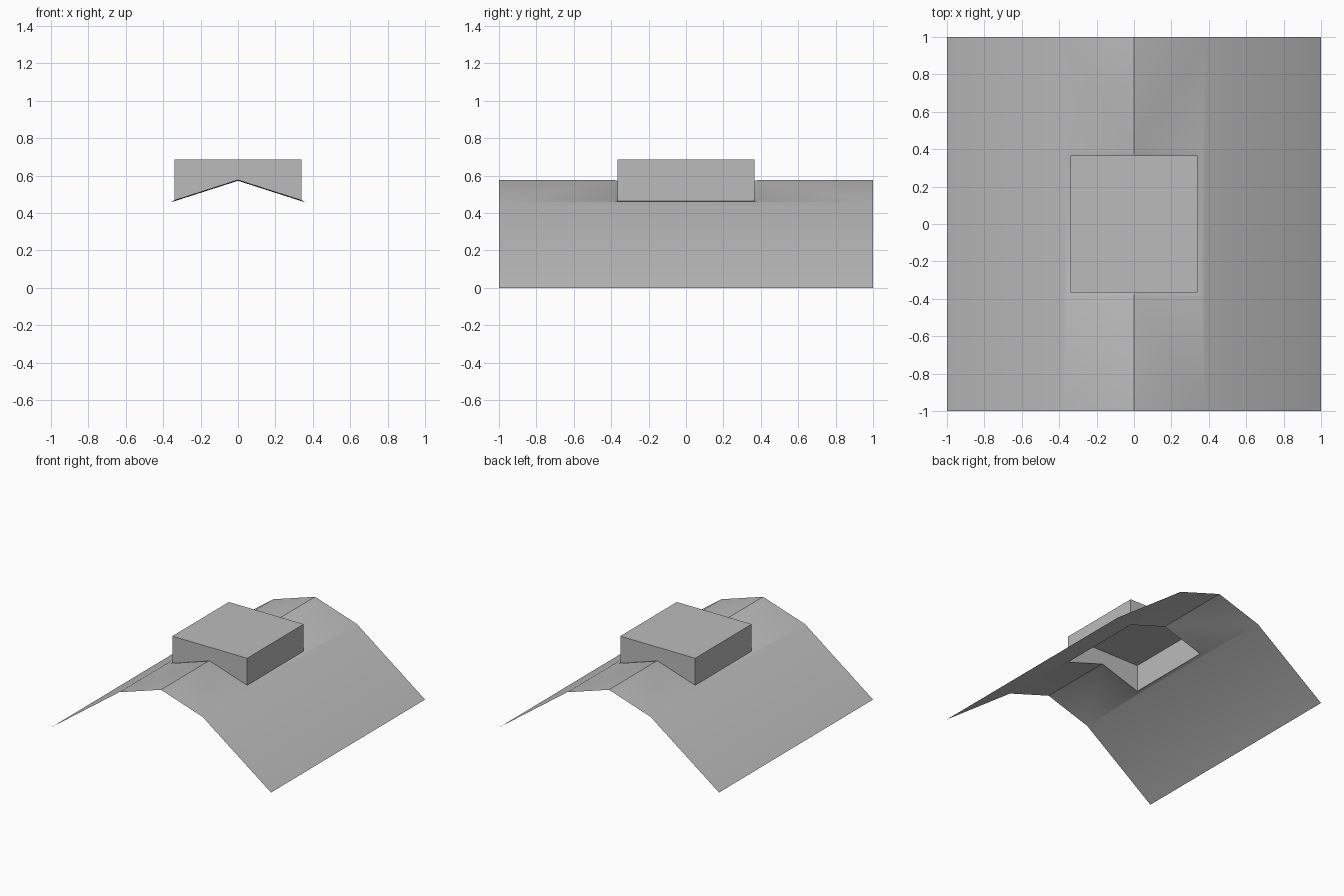
import bpy
import bmesh

cube = bpy.data.objects.get("Cube")
if cube:
    bpy.data.objects.remove(cube, do_unlink=True)

RIDGE, KNEE_X, KNEE_Z = 0.577, 0.38, 0.455
BOX_X, BOX_Y, BOX_TOP = 0.34, 0.367, 0.685
LIP, DIP = 0.02, 0.005

grey = bpy.data.materials.new("plain_grey")
grey.use_nodes = True
colour = (0.5, 0.5, 0.5, 1)
grey.diffuse_color = colour
grey.node_tree.nodes["Principled BSDF"].inputs["Base Color"].default_value = colour


def roof_z(x):
    return RIDGE + (KNEE_Z - RIDGE) * x / KNEE_X


def strip(half_x, half_y, drop=0.0):
    """Half outline around the opening, from front ridge to back ridge."""
    plan = [(0, -half_y), (half_x, -half_y), (half_x, half_y), (0, half_y)]
    return [(x, y, roof_z(x) - drop) for x, y in plan]


def mirrored_object(name, build):
    bm = bmesh.new()
    build(bm)
    mesh = bpy.data.meshes.new(name)
    bm.to_mesh(mesh)
    bm.free()
    mesh.materials.append(grey)
    obj = bpy.data.objects.new(name, mesh)
    bpy.context.collection.objects.link(obj)
    mod = obj.modifiers.new("mirror", 'MIRROR')
    mod.use_clip = True
    bpy.ops.object.select_all(action='DESELECT')
    bpy.context.view_layer.objects.active = obj
    obj.select_set(True)
    bpy.ops.object.modifier_apply(modifier=mod.name)
    return obj


def bridge(bm, a, b):
    for i in range(len(a) - 1):
        bm.faces.new((a[i], a[i + 1], b[i + 1], b[i]))


# Bent roof sheet with a sunken lip around the opening
def build_roof(bm):
    def add(points):
        return [bm.verts.new(p) for p in points]
    eave = add([(1, -1, 0), (1, 1, 0)])
    knee = add([(KNEE_X, -1, KNEE_Z), (KNEE_X, 1, KNEE_Z)])
    ridge = add([(0, -1, RIDGE), (0, 1, RIDGE)])
    outer = add(strip(BOX_X + LIP, BOX_Y + LIP))
    inner = add(strip(BOX_X, BOX_Y, DIP))
    bridge(bm, eave, knee)
    bm.faces.new([ridge[0], knee[0], knee[1], ridge[1]] + outer[::-1])
    bridge(bm, outer, inner)


# Flat-topped housing, open underneath
def build_housing(bm):
    base = strip(BOX_X, BOX_Y, DIP)
    low = [bm.verts.new(p) for p in base]
    high = [bm.verts.new((x, y, BOX_TOP)) for x, y, z in base]
    bridge(bm, low, high)
    bm.faces.new(high)


mirrored_object("roof_sheet", build_roof)
bpy.ops.object.shade_smooth_by_angle()
mirrored_object("roof_housing", build_housing)
